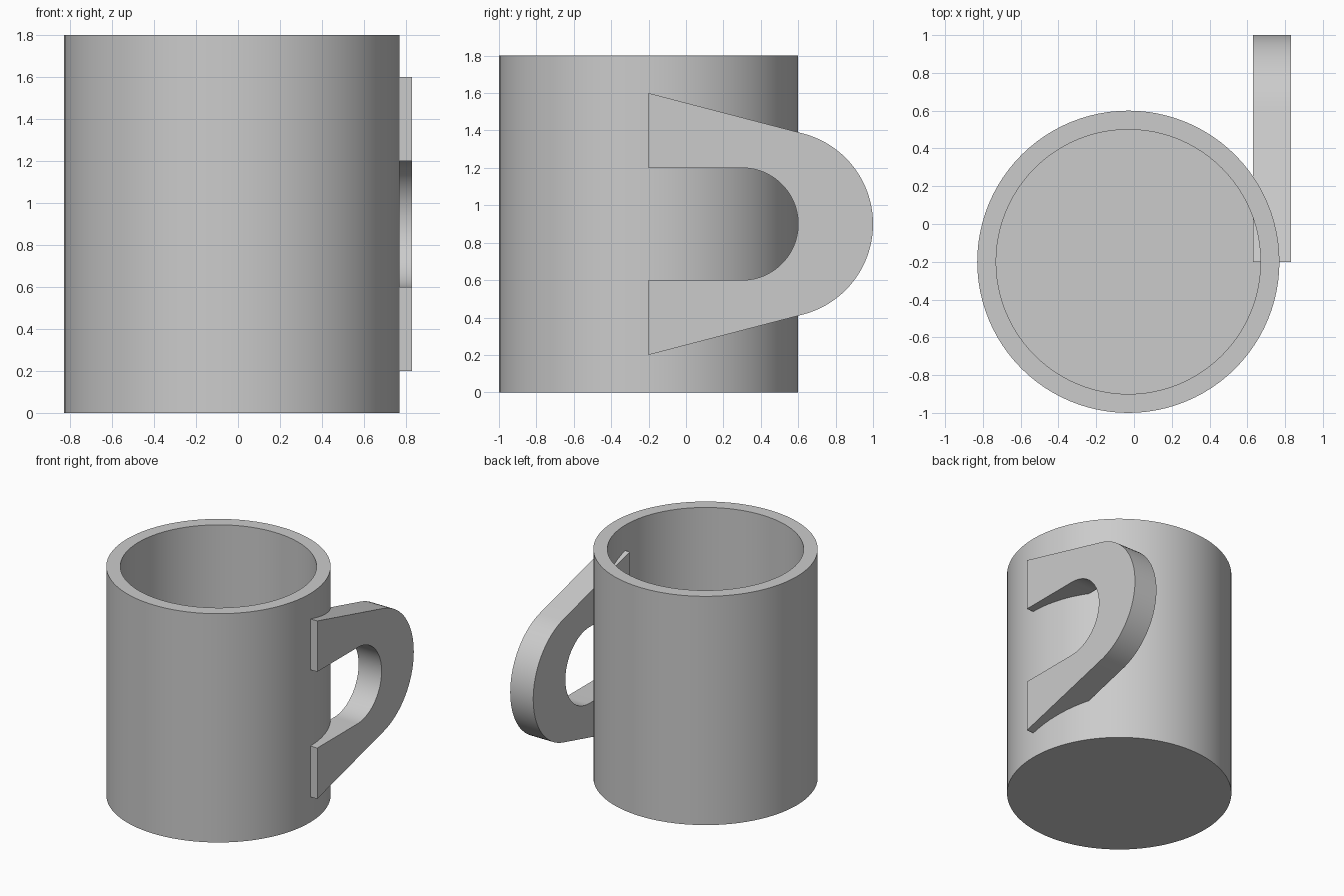
import bpy, bmesh, math

cube = bpy.data.objects.get("Cube")
if cube:
    bpy.data.objects.remove(cube, do_unlink=True)

grey = bpy.data.materials.new("plain_grey")
grey.use_nodes = True
colour = (0.6, 0.6, 0.6, 1)
grey.diffuse_color = colour
grey.node_tree.nodes["Principled BSDF"].inputs["Base Color"].default_value = colour


def finish(name, bm, location=(0, 0, 0)):
    """Turn a bmesh into a smooth-shaded object with crisp edges."""
    bmesh.ops.recalc_face_normals(bm, faces=bm.faces)
    mesh = bpy.data.meshes.new(name)
    bm.to_mesh(mesh)
    bm.free()
    mesh.materials.append(grey)
    obj = bpy.data.objects.new(name, mesh)
    obj.location = location
    bpy.context.collection.objects.link(obj)
    bpy.ops.object.select_all(action="DESELECT")
    obj.select_set(True)
    bpy.context.view_layer.objects.active = obj
    bpy.ops.object.shade_smooth_by_angle(angle=math.radians(30))
    return obj


def arc(cy, cz, radius, start, end, steps):
    angles = [start + (end - start) * i / steps for i in range(steps + 1)]
    return [(cy + radius * math.cos(a), cz + radius * math.sin(a)) for a in angles]


# Cup: outer wall, rim, inner wall and floor as stacked rings
SEGMENTS = 96
bm = bmesh.new()
rings = []
for radius, z in [(0.8, 0), (0.8, 1.8), (0.7, 1.8), (0.7, 0.1)]:
    rings.append([bm.verts.new((x, y, z)) for x, y in
                  arc(0, 0, radius, 0, math.tau, SEGMENTS)[:-1]])
for low, high in zip(rings, rings[1:]):
    for i in range(SEGMENTS):
        j = (i + 1) % SEGMENTS
        bm.faces.new((low[i], low[j], high[j], high[i]))
bm.faces.new(rings[0])
bm.faces.new(rings[-1])
finish("cup_body", bm, (-0.03, -0.2, 0))

# Handle: flat hook profile, straight arms tangent to a round back
MID = 0.9
tangent = math.radians(75.34)
outline = [(-0.2, 0.2)]
outline += arc(0.5, MID, 0.5, -tangent, tangent, 40)
outline += [(-0.2, 1.6), (-0.2, 1.2)]
outline += arc(0.3, MID, 0.3, math.pi / 2, -math.pi / 2, 40)
outline += [(-0.2, 0.6)]

bm = bmesh.new()
side = bm.faces.new([bm.verts.new((0.63, y, z)) for y, z in outline])
extruded = bmesh.ops.extrude_face_region(bm, geom=[side], use_keep_orig=True)
moved = [v for v in extruded["geom"] if isinstance(v, bmesh.types.BMVert)]
bmesh.ops.translate(bm, verts=moved, vec=(0.2, 0, 0))
finish("handle", bm)
